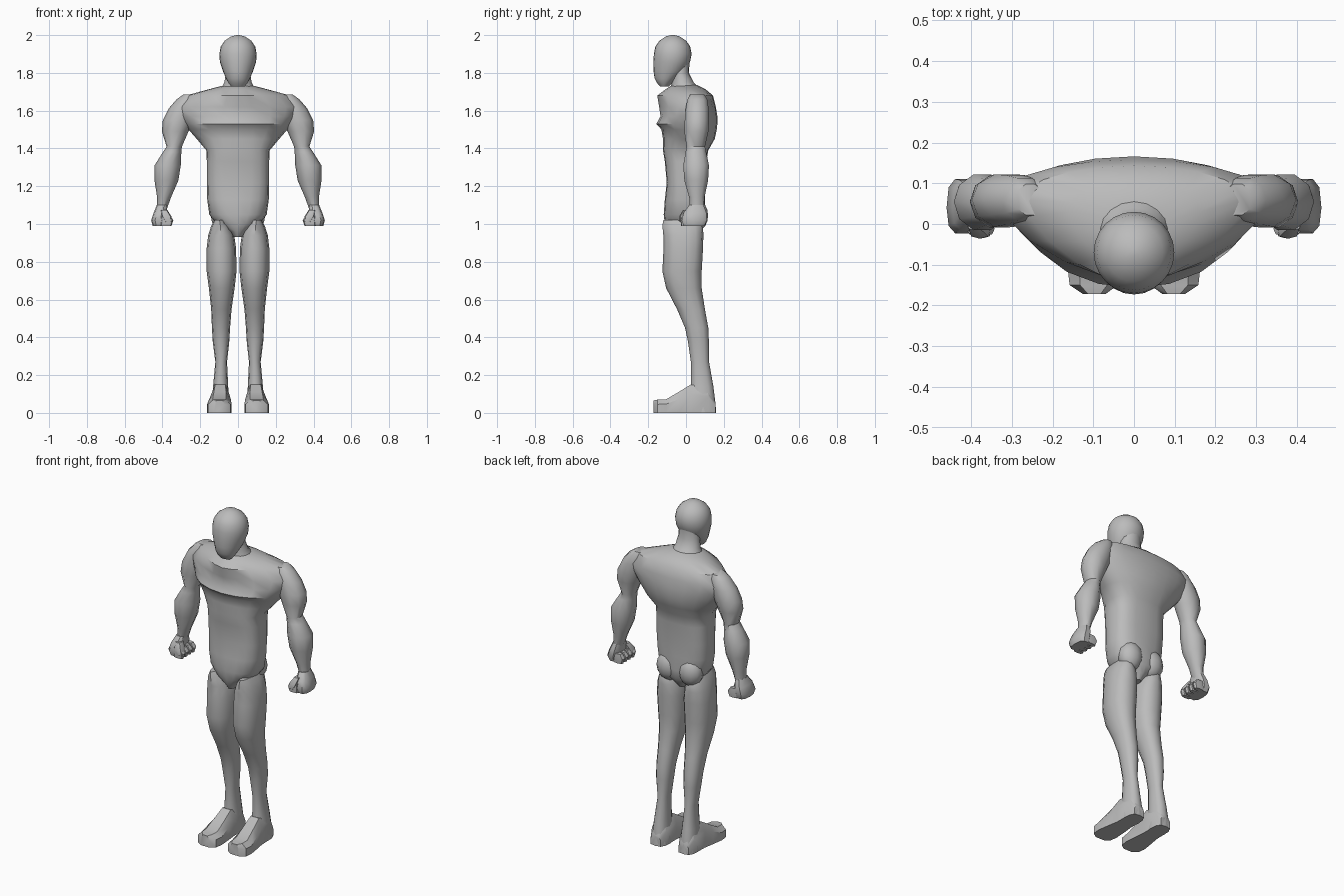
import bpy, bmesh, math
from math import sin, cos, pi, radians

skin = bpy.data.materials.new("plain grey")
skin.diffuse_color = (0.5, 0.5, 0.5, 1)


def finish(name, bm, mirror=False, angle=40):
    """Turn a bmesh into a smooth-by-angle object, optionally mirrored in x."""
    bmesh.ops.recalc_face_normals(bm, faces=bm.faces)
    me = bpy.data.meshes.new(name)
    bm.to_mesh(me)
    bm.free()
    me.materials.append(skin)
    ob = bpy.data.objects.new(name, me)
    bpy.context.collection.objects.link(ob)
    if mirror:
        ob.modifiers.new("mirror", 'MIRROR').use_clip = False
    bpy.ops.object.select_all(action='DESELECT')
    ob.select_set(True)
    bpy.context.view_layer.objects.active = ob
    bpy.ops.object.shade_smooth_by_angle(angle=radians(angle))
    return ob


def loft(name, rings, n=12, mirror=False, angle=40):
    """Rings: z, x0, x1, y_front, y_mid, y_back, front power (1 round, 2 diamond)."""
    bm = bmesh.new()
    loops = []
    for z, x0, x1, yf, ym, yb, p in rings:
        cx, rx = (x0 + x1) / 2, (x1 - x0) / 2
        loop = []
        for i in range(n):
            a = 2 * pi * i / n
            c, s = cos(a), sin(a)
            q = p if s < 0 else min(p, 1)
            x = cx + rx * math.copysign(abs(c) ** q, c)
            y = ym + ((yb - ym) if s > 0 else (ym - yf)) * math.copysign(abs(s) ** q, s)
            loop.append(bm.verts.new((x, y, z)))
        loops.append(loop)
    for a, b in zip(loops, loops[1:]):
        for i in range(n):
            j = (i + 1) % n
            bm.faces.new((a[i], a[j], b[j], b[i]))
    bm.faces.new(loops[0])
    bm.faces.new(loops[-1])
    return finish(name, bm, mirror, angle)


def sym(z, w, yf, ym, yb, p=1):
    return (z, -w, w, yf, ym, yb, p)


# Head: round skull tapering to a narrow chin
loft("head", [
    sym(2.0, .008, -.078, -.07, -.062), sym(1.993, .037, -.107, -.07, -.033),
    sym(1.97, .071, -.141, -.07, .001), sym(1.94, .091, -.162, -.07, .022),
    sym(1.90, .099, -.17, -.07, .03), sym(1.86, .096, -.173, -.07, .022),
    sym(1.81, .08, -.172, -.08, -.002), sym(1.77, .063, -.166, -.1, -.045),
    sym(1.745, .05, -.152, -.11, -.075), sym(1.728, .035, -.137, -.115, -.09)], 24)

# Neck
loft("neck", [
    sym(1.87, .06, -.08, -.04, .02), sym(1.80, .064, -.075, -.03, .015),
    sym(1.75, .072, -.075, -.02, .04), sym(1.70, .1, -.09, 0, .09)], 16)

# Torso: wedge-shaped chest, straight waist, narrow crotch
loft("torso", [
    sym(1.735, .07, -.075, 0, .06), sym(1.712, .16, -.11, .03, .105, 1.2),
    sym(1.68, .275, -.152, .06, .143, 1.35), sym(1.62, .335, -.142, .06, .158, 1.3),
    sym(1.57, .31, -.135, .05, .166, 1.1), sym(1.53, .28, -.157, .05, .166, 1),
    sym(1.50, .262, -.13, .04, .163, 1), sym(1.45, .218, -.122, .03, .152, .9),
    sym(1.39, .168, -.122, 0, .118, .75), sym(1.33, .165, -.112, 0, .108, .7),
    sym(1.22, .165, -.102, 0, .105, .7), sym(1.13, .163, -.112, 0, .1, .75),
    sym(1.05, .152, -.118, 0, .105, .85), sym(1.0, .115, -.112, 0, .1, .9),
    sym(.96, .05, -.1, 0, .075, 1), sym(.93, .025, -.08, 0, .05, 1)], 20)

# Buttocks
bm = bmesh.new()
bmesh.ops.create_uvsphere(bm, u_segments=12, v_segments=8, radius=1)
for v in bm.verts:
    v.co = (.072 + v.co.x * .072, .055 + v.co.y * .062, 1.045 + v.co.z * .085)
finish("buttock", bm, True)

# Arms: shoulder, biceps, elbow, forearm, wrist
loft("arm", [
    (1.685, .22, .29, .02, .06, .10, 1), (1.66, .21, .325, .005, .06, .115, 1),
    (1.61, .215, .368, -.005, .06, .123, 1), (1.55, .235, .398, -.01, .06, .125, 1),
    (1.49, .262, .403, -.012, .055, .122, 1), (1.41, .297, .378, 0, .05, .103, 1),
    (1.38, .3, .398, -.005, .05, .11, 1), (1.31, .303, .442, -.018, .055, .125, 1),
    (1.23, .316, .442, -.012, .055, .12, 1), (1.14, .355, .428, .015, .055, .1, 1),
    (1.07, .38, .43, .02, .055, .095, 1)], 10, True)

# Fists: back of hand, four curled fingers, thumb
loft("hand", [
    (1.10, .375, .43, .015, .05, .095, .8), (1.06, .378, .446, -.015, .04, .11, .7),
    (1.02, .385, .46, -.025, .04, .113, .7), (.99, .385, .452, -.015, .04, .1, .7)], 10, True)
for k in range(4):
    y = -.012 + k * .034
    loft("finger", [
        (1.045, .36, .41, y - .014, y, y + .014, .6),
        (1.02, .342, .41, y - .017, y, y + .017, .6),
        (.99, .352, .41, y - .014, y, y + .014, .6)], 8, True)
loft("thumb", [
    (1.075, .375, .41, -.015, .005, .03, .7), (1.04, .352, .405, -.036, -.01, .02, .7),
    (1.01, .35, .385, -.034, -.015, .01, .7)], 8, True)

# Legs: thigh, knee, calf, ankle
loft("leg", [
    (1.02, .07, .125, -.12, 0, .07, 1), (.99, .045, .142, -.125, 0, .09, .9),
    (.94, .02, .158, -.12, 0, .092, .85), (.87, .01, .166, -.119, 0, .09, .85),
    (.75, .008, .166, -.125, -.01, .083, .9), (.66, .018, .154, -.105, 0, .083, .9),
    (.55, .034, .142, -.048, .035, .1, .9), (.45, .042, .138, -.005, .06, .118, .9),
    (.38, .046, .134, .01, .07, .121, .9), (.27, .058, .12, .026, .075, .122, .9),
    (.14, .052, .132, .026, .085, .145, .9), (.05, .045, .14, .02, .09, .156, .8),
    (0, .042, .142, .02, .09, .16, .75)], 12, True)

# Feet: stations from heel to toe as y, x0, x1, top height
bm = bmesh.new()
prev = None
stations = [(.155, .06, .125, .06), (.12, .045, .14, .13), (.025, .045, .142, .15),
            (-.04, .038, .153, .11), (-.105, .034, .163, .072),
            (-.15, .04, .158, .07), (-.172, .07, .125, .066)]
for y, x0, x1, h in stations:
    b = (x1 - x0) * .22
    ring = [bm.verts.new((x, y, z)) for x, z in (
        (x0, 0), (x0, h * .65), (x0 + b, h), (x1 - b, h), (x1, h * .65), (x1, 0))]
    if prev:
        for i in range(6):
            j = (i + 1) % 6
            bm.faces.new((prev[i], prev[j], ring[j], ring[i]))
    else:
        bm.faces.new(ring)
    prev = ring
bm.faces.new(prev)
finish("foot", bm, True)
